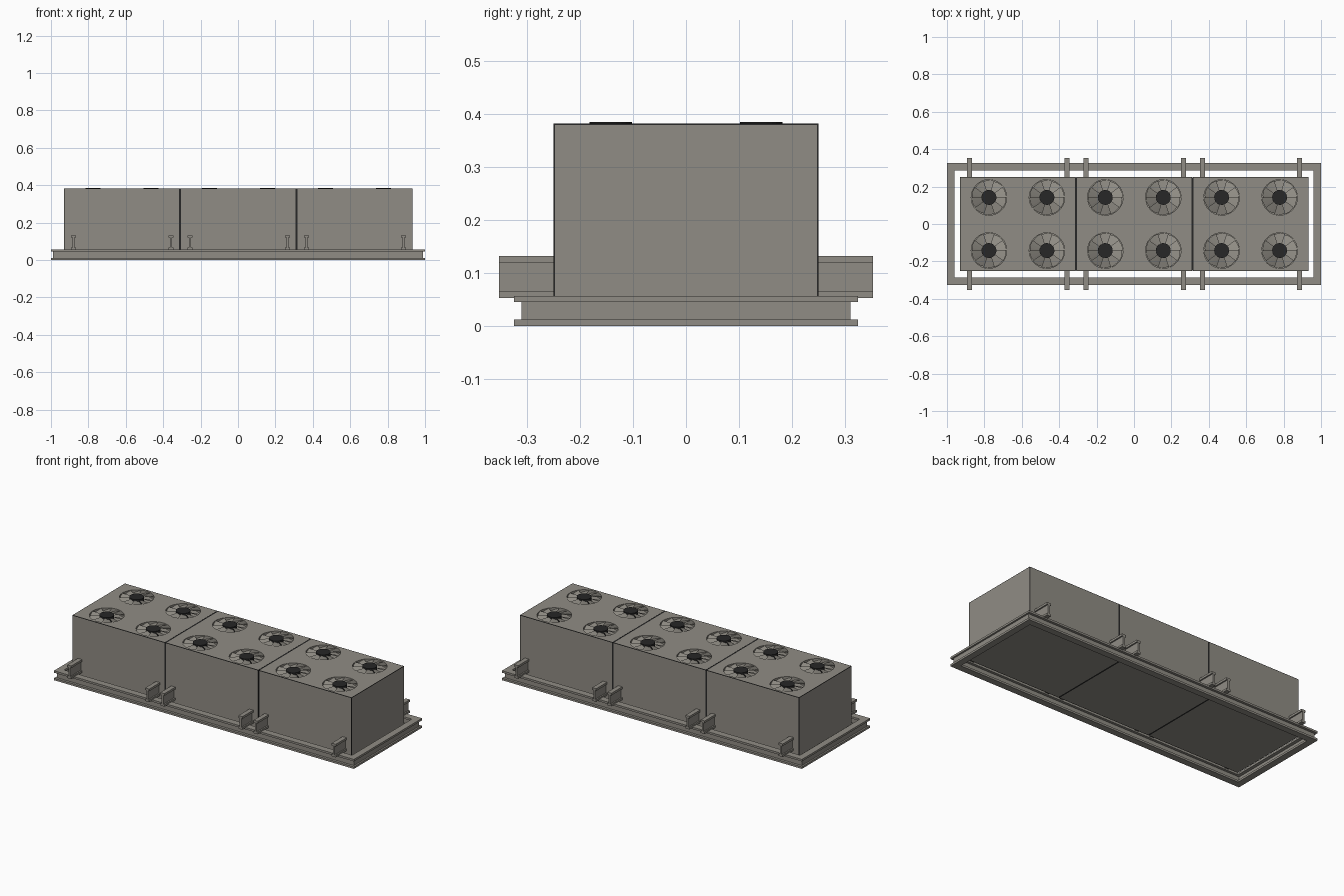
import bpy, bmesh, math

if "Cube" in bpy.data.objects:
    bpy.data.objects.remove(bpy.data.objects["Cube"])


def material(name, rgb):
    m = bpy.data.materials.new(name)
    m.diffuse_color = (*rgb, 1)
    m.use_nodes = True
    m.node_tree.nodes["Principled BSDF"].inputs["Base Color"].default_value = m.diffuse_color
    return m


GREY = material("warm grey metal", (0.28, 0.265, 0.233))
DARK = material("dark trim", (0.02, 0.02, 0.02))


def finish(name, bm, mats):
    me = bpy.data.meshes.new(name)
    bm.to_mesh(me)
    bm.free()
    for m in mats:
        me.materials.append(m)
    ob = bpy.data.objects.new(name, me)
    bpy.context.collection.objects.link(ob)
    return ob


def i_profile(width, height, flange, web):
    """I-beam outline as (across, up) points, starting at the lower left."""
    a, b = (width - web) / 2, (width + web) / 2
    t = height - flange
    return [(0, 0), (width, 0), (width, flange), (b, flange), (b, t), (width, t),
            (width, height), (0, height), (0, t), (a, t), (a, flange), (0, flange)]


def bridge(bm, r1, r2):
    n = len(r1)
    for i in range(n):
        j = (i + 1) % n
        bm.faces.new((r1[i], r1[j], r2[j], r2[i]))


# Base frame: I-section swept round a mitred rectangle
bm = bmesh.new()
rings = []
for sx, sy in ((-1, -1), (1, -1), (1, 1), (-1, 1)):
    ring = []
    for o, z in i_profile(0.04, 0.057, 0.012, 0.010):
        ox = o - 0.005 if 0 < o < 0.04 else o   # end webs sit further out
        ring.append(bm.verts.new((sx * (1 - ox), sy * (0.325 - o), z)))
    rings.append(ring)
for i in range(4):
    bridge(bm, rings[i], rings[(i + 1) % 4])
bmesh.ops.recalc_face_normals(bm, faces=bm.faces)
finish("base_frame", bm, [GREY])


def cross_beam(name, x):
    bm = bmesh.new()
    ends = [[bm.verts.new((x - 0.0135 + u, y, 0.053 + v))
             for u, v in i_profile(0.027, 0.079, 0.013, 0.011)] for y in (-0.353, 0.353)]
    bridge(bm, *ends)
    for e in ends:
        bm.faces.new(e)
    bmesh.ops.recalc_face_normals(bm, faces=bm.faces)
    finish(name, bm, [GREY])


TOP, BOTTOM, R = 0.382, 0.03, 0.095
FANS = [(x, y) for x in (-0.155, 0.155) for y in (-0.142, 0.142)]


def box(bm, x, sx, sy, z0, z1):
    for v in bmesh.ops.create_cube(bm, size=1)["verts"]:
        v.co = (x + v.co.x * sx, v.co.y * sy, z0 + (v.co.z + 0.5) * (z1 - z0))


def cylinder(bm, x, y, z0, z1, r, n):
    g = bmesh.ops.create_cone(bm, cap_ends=True, segments=n, radius1=r, radius2=r, depth=z1 - z0)
    bmesh.ops.translate(bm, verts=g["verts"], vec=(x, y, (z0 + z1) / 2))


def cabinet(name, cx):
    # Box with a thin dark border around every panel
    bm = bmesh.new()
    box(bm, cx, 0.617, 0.5, BOTTOM, TOP)
    bm.normal_update()
    panels = list(bm.faces)
    bmesh.ops.inset_individual(bm, faces=panels, thickness=0.0035)
    for f in bm.faces:
        f.material_index = 0 if f.calc_area() > 0.01 else 1
    body = finish(name, bm, [GREY, DARK])
    # Round fan wells cut in the roof
    bm = bmesh.new()
    for x, y in FANS:
        cylinder(bm, cx + x, y, TOP - 0.03, TOP + 0.05, R, 32)
    cutter = finish(name + "_well_cutter", bm, [GREY, DARK])
    cutter.hide_render = True
    cutter.display_type = 'WIRE'
    mod = body.modifiers.new("fan_wells", 'BOOLEAN')
    mod.operation = 'DIFFERENCE'
    mod.solver = 'EXACT'
    mod.object = cutter


def fan(name, cx, cy):
    # Tilted overlapping blades
    bm = bmesh.new()
    n, steps = 10, 3
    for k in range(n):
        a0, span = math.tau * k / n, math.tau / n * 1.15
        cols = []
        for s in range(steps + 1):
            t = s / steps
            a = a0 + span * t
            r = R - 0.001 - 0.005 * t * t
            cols.append([bm.verts.new((cx + q * math.cos(a), cy + q * math.sin(a), z))
                         for q, z in ((0.036, TOP - 0.010 * t - 0.001),
                                      (r, TOP - 0.022 * t - 0.001))])
        for p, q in zip(cols, cols[1:]):
            bm.faces.new((p[0], p[1], q[1], q[0]))
    finish(name + "_blades", bm, [GREY])
    # Dark hub standing just above the roof
    bm = bmesh.new()
    cylinder(bm, cx, cy, TOP - 0.03, TOP + 0.003, 0.04, 24)
    finish(name + "_hub", bm, [DARK])


# Three identical cooling units on the frame
for i, cx in enumerate((-0.6205, 0.0015, 0.6235)):
    cabinet(f"cabinet_{i + 1}", cx)
    for j, s in enumerate((-1, 1)):
        cross_beam(f"cross_beam_{i + 1}_{j + 1}", cx + 0.002 + s * 0.26)
    for j, (x, y) in enumerate(FANS):
        fan(f"fan_{i + 1}_{j + 1}", cx + x, y)

# Dark seams filling the joints between the units
for i, x in enumerate((-0.3095, 0.3125)):
    bm = bmesh.new()
    box(bm, x, 0.0055, 0.4995, BOTTOM, TOP - 0.0003)
    finish(f"joint_seam_{i + 1}", bm, [DARK])
